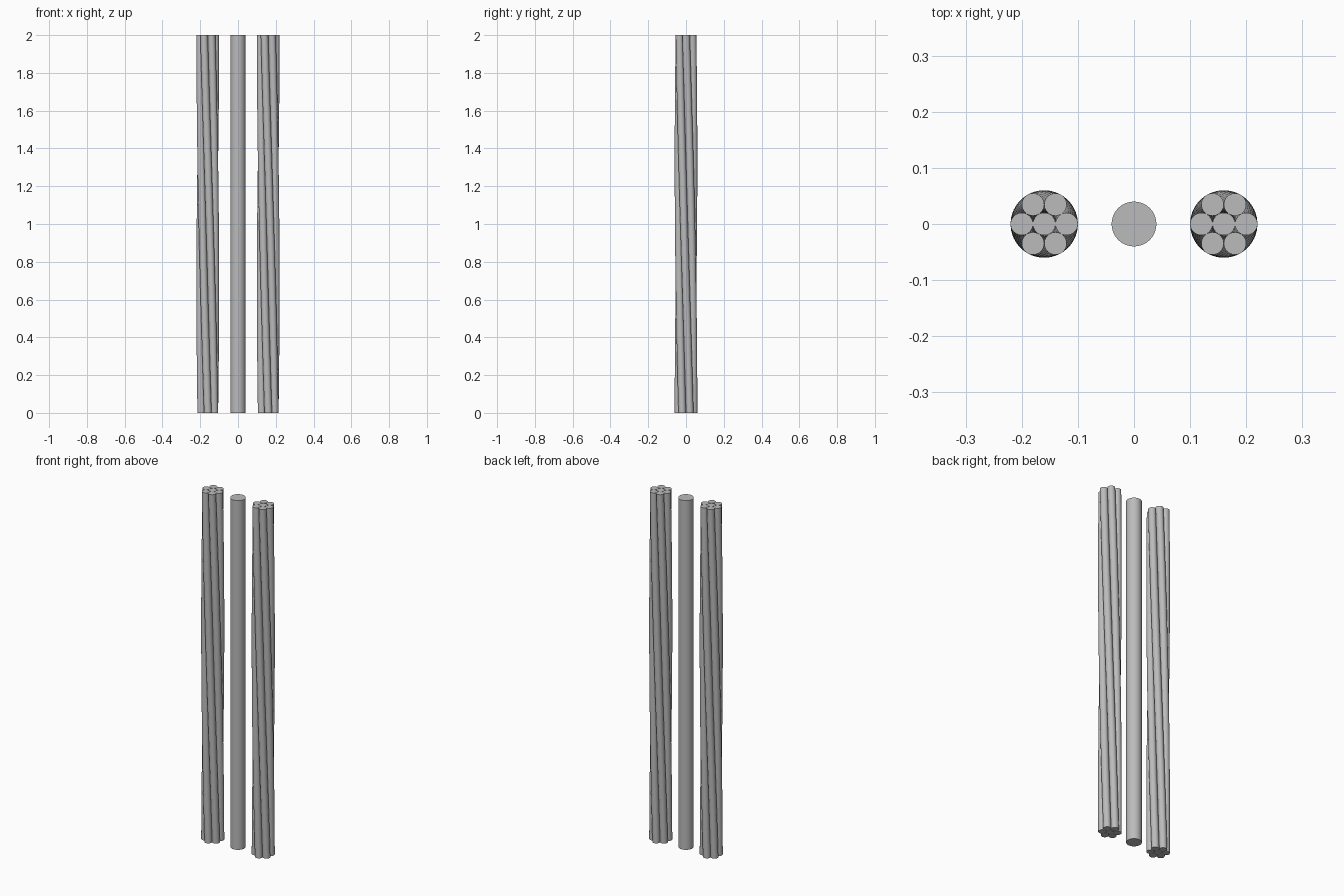
import bpy
import bmesh
from math import sin, cos, pi, radians

HEIGHT = 2.0
WIRE_RADIUS = 0.02
LAY_RADIUS = 0.04
TWIST = radians(-90)
STEPS = 48
SIDES = 32

if "Cube" in bpy.data.objects:
    bpy.data.objects.remove(bpy.data.objects["Cube"])

steel = bpy.data.materials.new("grey steel")
steel.use_nodes = True
colour = (0.5, 0.5, 0.5, 1)
steel.diffuse_color = colour
steel.node_tree.nodes["Principled BSDF"].inputs["Base Color"].default_value = colour


def add_rod(bm, radius, lay=0.0, start=0.0, twist=0.0, steps=1):
    """Capped round rod whose centre line winds around the z axis."""
    rings = []
    for i in range(steps + 1):
        t = i / steps
        angle = start + twist * t
        cx, cy = lay * cos(angle), lay * sin(angle)
        rings.append([bm.verts.new((cx + radius * cos(2 * pi * k / SIDES),
                                    cy + radius * sin(2 * pi * k / SIDES),
                                    HEIGHT * t)) for k in range(SIDES)])
    for low, high in zip(rings, rings[1:]):
        for k in range(SIDES):
            n = (k + 1) % SIDES
            bm.faces.new((low[k], low[n], high[n], high[k]))
    bm.faces.new(rings[0][::-1])
    bm.faces.new(rings[-1])


def finish(bm, name, x):
    mesh = bpy.data.meshes.new(name)
    bm.to_mesh(mesh)
    bm.free()
    mesh.materials.append(steel)
    obj = bpy.data.objects.new(name, mesh)
    obj.location.x = x
    bpy.context.collection.objects.link(obj)
    bpy.ops.object.select_all(action="DESELECT")
    obj.select_set(True)
    bpy.context.view_layer.objects.active = obj
    bpy.ops.object.shade_smooth_by_angle(angle=radians(40))


# Plain solid rod in the middle
bm = bmesh.new()
add_rod(bm, 0.04)
finish(bm, "solid_rod", 0)

# Two seven-wire strands: a straight core with six wires laid around it
for name, x in (("left_strand", 0.16), ("right_strand", -0.16)):
    bm = bmesh.new()
    add_rod(bm, WIRE_RADIUS)
    for i in range(6):
        # Wires finish at multiples of 60 degrees on the top face
        add_rod(bm, WIRE_RADIUS, LAY_RADIUS, i * pi / 3 - TWIST, TWIST, STEPS)
    finish(bm, name, x)
